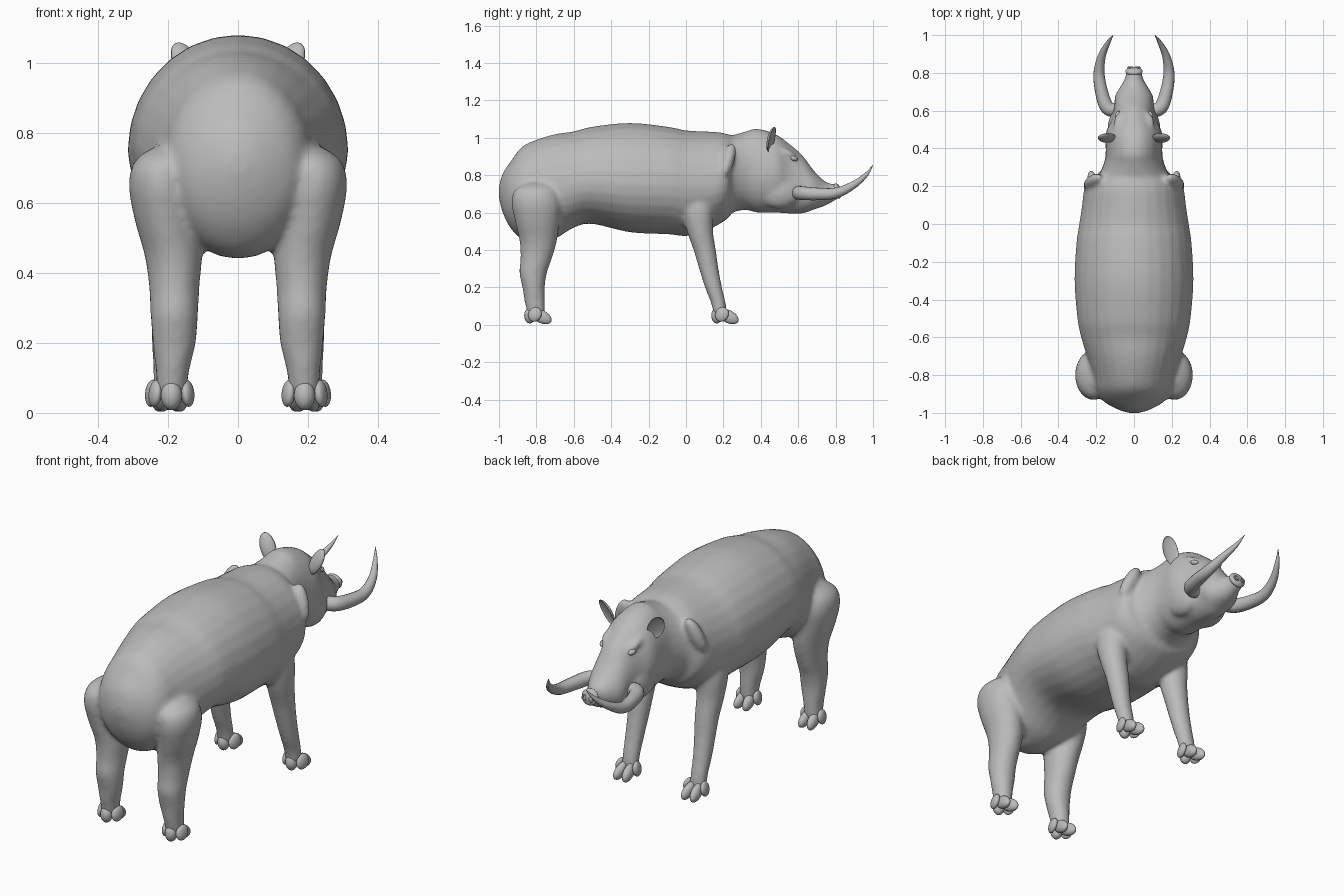
import bpy
import bmesh
from math import cos, sin, pi, radians
from mathutils import Matrix, Vector

default_cube = bpy.data.objects.get("Cube")
if default_cube:
    bpy.data.objects.remove(default_cube, do_unlink=True)

SIDES = {"left": 1, "right": -1}
SEGMENTS = 28

hide_grey = bpy.data.materials.new("hide_grey")
hide_grey.use_nodes = True
colour = (0.5, 0.5, 0.5, 1)
hide_grey.diffuse_color = colour
hide_grey.node_tree.nodes["Principled BSDF"].inputs["Base Color"].default_value = colour


def smooth_stations(stations, steps=4):
    """Catmull-Rom interpolation through rows of numbers."""
    rows = [Vector(row) for row in stations]
    result = []
    for i in range(len(rows) - 1):
        before, start = rows[max(i - 1, 0)], rows[i]
        end, after = rows[i + 1], rows[min(i + 2, len(rows) - 1)]
        for k in range(steps):
            t = k / steps
            result.append(start + (end - before) * (t / 2)
                          + (before * 2 - start * 5 + end * 4 - after) * (t * t / 2)
                          + (start * 3 - before - end * 3 + after) * (t ** 3 / 2))
    return result + [rows[-1]]


def loft(bm, stations, ring_point):
    """Skin closed rings along the stations and cap both ends."""
    rings = []
    for row in smooth_stations(stations):
        rings.append([bm.verts.new(ring_point(row, 2 * pi * k / SEGMENTS))
                      for k in range(SEGMENTS)])
    for first, second in zip(rings, rings[1:]):
        for k in range(SEGMENTS):
            n = (k + 1) % SEGMENTS
            bm.faces.new((first[k], first[n], second[n], second[k]))
    bm.faces.new(rings[0])
    bm.faces.new(rings[-1])


def ellipsoid(bm, centre, radii, tilt=(0, 0, 0)):
    matrix = Matrix.Translation(centre)
    for angle, axis in zip(tilt, "XYZ"):
        matrix = matrix @ Matrix.Rotation(radians(angle), 4, axis)
    matrix = matrix @ Matrix.Diagonal((*radii, 1))
    return bmesh.ops.create_uvsphere(bm, u_segments=24, v_segments=14,
                                     radius=1, matrix=matrix)["verts"]


def finish(bm, name):
    bmesh.ops.recalc_face_normals(bm, faces=bm.faces)
    for face in bm.faces:
        face.smooth = True
    mesh = bpy.data.meshes.new(name)
    bm.to_mesh(mesh)
    bm.free()
    mesh.materials.append(hide_grey)
    obj = bpy.data.objects.new(name, mesh)
    bpy.context.collection.objects.link(obj)
    return obj


def torso_point(row, angle):
    y, width, middle, top, bottom = row
    height = top - middle if sin(angle) > 0 else middle - bottom
    return (width * cos(angle), y, middle + height * sin(angle))


def limb_point(side):
    def point(row, angle):
        x, y, z, width, depth = row
        return (side * (x + width * cos(angle)), y + depth * sin(angle), z)
    return point


# Torso, neck and head: y, half width, widest height, top, bottom
torso = [
    (-1, .03, .71, .74, .68), (-.98, .09, .7, .81, .6),
    (-.94, .16, .7, .87, .52), (-.88, .2, .7, .95, .46),
    (-.8, .22, .71, .99, .44), (-.7, .25, .73, 1.02, .46),
    (-.6, .28, .75, 1.035, .52), (-.5, .3, .76, 1.06, .54),
    (-.3, .315, .75, 1.08, .495), (-.1, .305, .75, 1.06, .485),
    (0, .29, .74, 1.04, .475), (.1, .275, .74, 1.035, .5),
    (.18, .265, .75, 1.03, .54), (.225, .24, .77, 1.02, .57),
    (.25, .195, .8, 1.015, .6), (.32, .16, .8, 1.035, .615),
    (.38, .15, .8, 1.05, .6), (.48, .15, .8, 1.02, .6),
    (.55, .12, .76, .97, .595), (.62, .105, .73, .91, .595),
    (.68, .1, .7, .83, .615), (.74, .065, .7, .77, .635),
    (.78, .045, .705, .755, .655), (.82, .04, .715, .752, .68),
]
# Legs: x, y, z, half width, half depth
hind_leg = [
    (.2, -.79, .76, .04, .06), (.21, -.8, .72, .085, .115),
    (.215, -.8, .65, .097, .132), (.205, -.795, .55, .09, .118),
    (.185, -.79, .45, .082, .1), (.182, -.8, .36, .072, .085),
    (.182, -.817, .28, .068, .074), (.182, -.815, .2, .062, .06),
    (.187, -.808, .12, .048, .054), (.19, -.8, .05, .044, .045),
]
front_leg = [
    (.19, .05, .76, .05, .08), (.2, .06, .62, .072, .085),
    (.198, .075, .5, .068, .07), (.195, .1, .4, .06, .06),
    (.197, .122, .3, .053, .052), (.2, .147, .2, .047, .046),
    (.2, .172, .12, .043, .04), (.2, .185, .05, .042, .036),
]

# One blended skin for torso, head and legs
skin = bmesh.new()
loft(skin, torso, torso_point)
for side in SIDES.values():
    loft(skin, hind_leg, limb_point(side))
    loft(skin, front_leg, limb_point(side))
    # Shoulder fold, brow and jowl
    ellipsoid(skin, (side * .215, .225, .88), (.04, .035, .1), (-15, side * -20, 0))
    ellipsoid(skin, (side * .075, .55, .915), (.03, .06, .02), (-30, 0, side * 15))
    ellipsoid(skin, (side * .085, .5, .71), (.055, .11, .09))
body = finish(skin, "body")
remesh = body.modifiers.new("blend", "REMESH")
remesh.mode = "VOXEL"
remesh.voxel_size = .0125
remesh.use_smooth_shade = True
relax = body.modifiers.new("relax", "SMOOTH")
relax.factor = .5
relax.iterations = 6

# Snout disc with rimmed nostrils
snout = bmesh.new()
ellipsoid(snout, (0, .808, .716), (.046, .022, .042), (15, 0, 0))
finish(snout, "snout")

for label, side in SIDES.items():
    bpy.ops.mesh.primitive_torus_add(
        major_segments=20, minor_segments=8, major_radius=.012, minor_radius=.005,
        location=(side * .019, .827, .714), rotation=(radians(-75), 0, 0))
    nostril = bpy.context.object
    nostril.name = "nostril_" + label
    nostril.data.materials.append(hide_grey)
    bpy.ops.object.shade_smooth_by_angle()

    # Eye
    eye = bmesh.new()
    ellipsoid(eye, (side * .085, .577, .89), (.016, .022, .014), (-20, 0, side * 20))
    finish(eye, "eye_" + label)

    # Ear, with its forward half pressed in to form a cup
    ear = bmesh.new()
    verts = ellipsoid(ear, (0, 0, 0), (.04, .024, .075))
    for vert in verts:
        if vert.co.y > 0:
            vert.co.y *= -.45
    ear.transform(Matrix.Translation((side * .145, .46, .99))
                  @ Matrix.Rotation(radians(side * 22), 4, "Y")
                  @ Matrix.Rotation(radians(side * -25), 4, "Z")
                  @ Matrix.Rotation(radians(-10), 4, "X"))
    finish(ear, "ear_" + label)

    # Tusk: x, y, z, thickness
    path = [(.08, .6, .705, .036), (.14, .615, .705, .037), (.172, .7, .7, .034),
            (.185, .8, .705, .029), (.17, .89, .745, .021),
            (.137, .96, .8, .012), (.11, 1, .855, .001)]
    curve = bpy.data.curves.new("tusk_" + label, "CURVE")
    curve.dimensions = "3D"
    curve.bevel_depth = 1
    curve.bevel_resolution = 5
    curve.use_fill_caps = True
    spline = curve.splines.new("POLY")
    rows = smooth_stations(path, 6)
    spline.points.add(len(rows) - 1)
    for point, (x, y, z, thickness) in zip(spline.points, rows):
        point.co = (side * x, y, z, 1)
        point.radius = thickness
    spline.use_smooth = True
    curve.materials.append(hide_grey)
    tusk = bpy.data.objects.new("tusk_" + label, curve)
    bpy.context.collection.objects.link(tusk)

    # Feet: two front hooves, two outer dewclaws and a heel
    for end, x, y in (("hind", .19, -.8), ("front", .2, .2)):
        foot = bmesh.new()
        for toe in (-1, 1):
            ellipsoid(foot, (toe * .022, .028, .044), (.024, .058, .034), (-28, 0, toe * -6))
            ellipsoid(foot, (toe * .046, -.008, .056), (.018, .036, .04), (-30, 0, toe * -15))
        ellipsoid(foot, (0, -.035, .05), (.03, .03, .042))
        for vert in foot.verts:
            vert.co.z = max(vert.co.z, .003)
        foot.transform(Matrix.Translation((side * x, y, 0)))
        finish(foot, end + "_foot_" + label)
